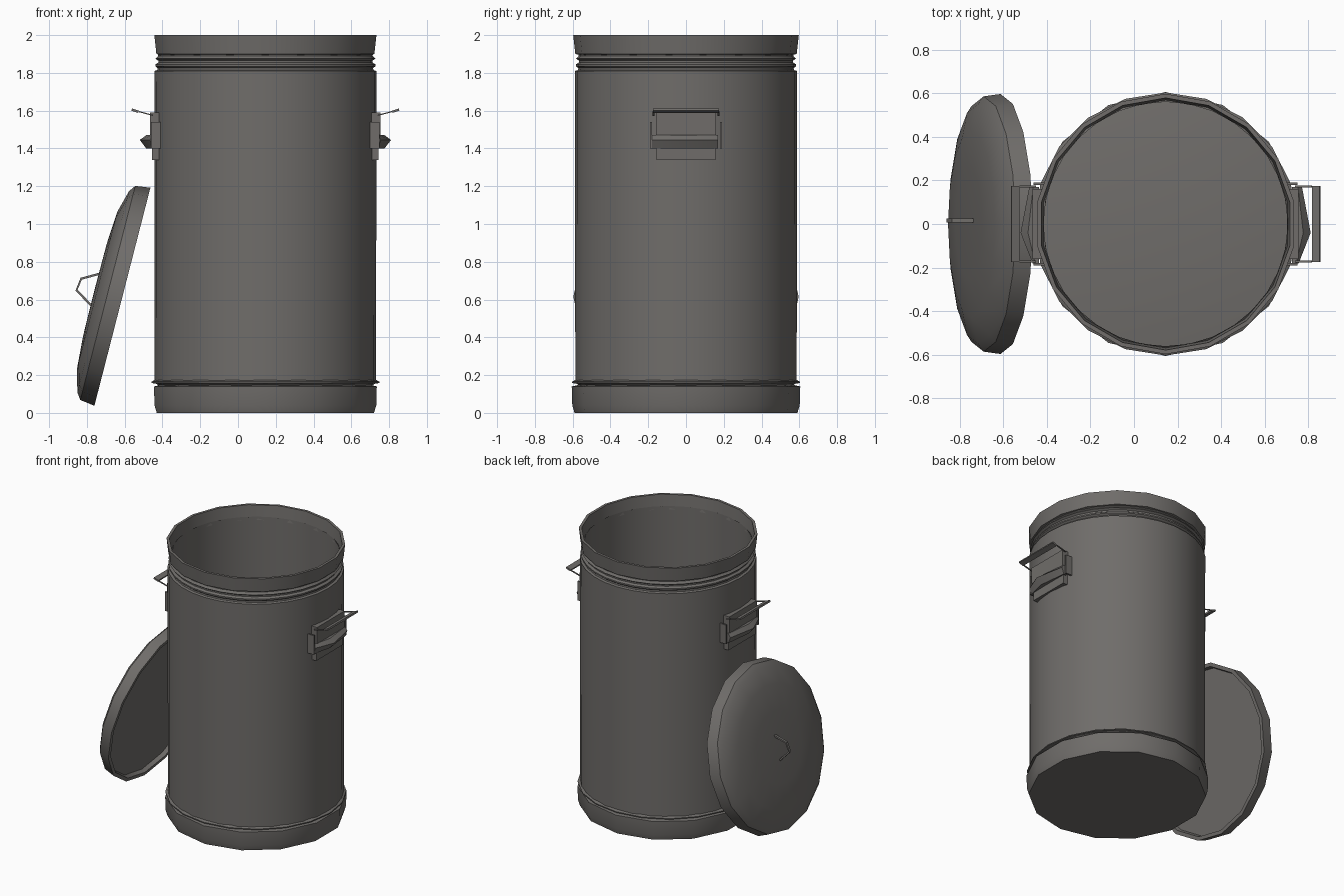
import bpy, bmesh, math
from mathutils import Matrix, Vector

cube = bpy.data.objects.get("Cube")
if cube:
    bpy.data.objects.remove(cube)

metal = bpy.data.materials.new("dull grey metal")
metal.use_nodes = True
GREY = (0.16, 0.152, 0.144, 1)
metal.diffuse_color = GREY
metal.node_tree.nodes["Principled BSDF"].inputs["Base Color"].default_value = GREY

CAN_X = 0.145


def finish(name, bm, matrix, smooth=None):
    """Turn a bmesh into a named object, optionally smooth shaded."""
    bmesh.ops.remove_doubles(bm, verts=bm.verts, dist=1e-5)
    bmesh.ops.recalc_face_normals(bm, faces=bm.faces)
    mesh = bpy.data.meshes.new(name)
    bm.to_mesh(mesh)
    bm.free()
    mesh.transform(matrix)
    mesh.materials.append(metal)
    obj = bpy.data.objects.new(name, mesh)
    bpy.context.collection.objects.link(obj)
    if smooth:
        bpy.ops.object.select_all(action="DESELECT")
        obj.select_set(True)
        bpy.context.view_layer.objects.active = obj
        bpy.ops.object.shade_smooth_by_angle(angle=math.radians(smooth))
    return obj


def lathe(name, profile, sides, matrix, smooth=35):
    """Spin a (radius, height) profile about z."""
    bm = bmesh.new()
    verts = [bm.verts.new((0, r, z)) for r, z in profile]
    edges = [bm.edges.new(pair) for pair in zip(verts, verts[1:])]
    bmesh.ops.spin(bm, geom=verts + edges, cent=(0, 0, 0), axis=(0, 0, 1),
                   angle=math.tau, steps=sides, use_merge=True)
    return finish(name, bm, matrix, smooth)


def loft(name, rings, matrix, smooth=None):
    """Skin a row of matching closed rings and cap both ends."""
    bm = bmesh.new()
    loops = [[bm.verts.new(p) for p in ring] for ring in rings]
    for a, b in zip(loops, loops[1:]):
        for i in range(len(a)):
            j = (i + 1) % len(a)
            bm.faces.new((a[i], a[j], b[j], b[i]))
    bm.faces.new(loops[0])
    bm.faces.new(loops[-1])
    return finish(name, bm, matrix, smooth)


def strip(name, path, half, y0, y1, matrix):
    """Flat bar following an (x, z) path, with a width along y."""
    rings = []
    for i, p in enumerate(path):
        a, b = path[max(i - 1, 0)], path[min(i + 1, len(path) - 1)]
        way = Vector((b[0] - a[0], b[1] - a[1])).normalized()
        nx, nz = -way.y * half, way.x * half
        rings.append([(p[0] + nx, y0, p[1] + nz), (p[0] + nx, y1, p[1] + nz),
                      (p[0] - nx, y1, p[1] - nz), (p[0] - nx, y0, p[1] - nz)])
    return loft(name, rings, matrix)


# Can: flared foot, straight wall, ribbed neck, faceted rim
can = Matrix.Translation((CAN_X, 0, 0))
lathe("base_ring", [(0, 0), (0.59, 0), (0.602, 0.04), (0.605, 0.14),
                    (0.57, 0.148), (0, 0.148)], 14, can)
lathe("wall_foot_bead", [(0.565, 0.152), (0.603, 0.158), (0.603, 0.165),
                         (0.586, 0.175), (0.565, 0.175)], 20, can)
lathe("can_wall", [(0.56, 0.14), (0.586, 0.16), (0.588, 1.81), (0.572, 1.815),
                   (0.57, 1.825), (0.583, 1.835), (0.583, 1.845), (0.567, 1.855),
                   (0.567, 1.865), (0.582, 1.875), (0.568, 1.89), (0.57, 1.91),
                   (0.56, 1.92), (0.56, 0.14)], 32, can)
lathe("top_rim", [(0.566, 1.895), (0.586, 1.9), (0.597, 2.0),
                  (0.578, 2.0), (0.566, 1.895)], 18, can)

# Side handles, mirrored across the can
for side, word in ((1, "left"), (-1, "right")):
    place = can @ Matrix.Scale(side, 4, (1, 0, 0))
    strip(word + "_handle_back_plate", [(0.58, 1.34), (0.58, 1.47)],
          0.02, -0.155, 0.155, place)
    strip(word + "_handle_upper_plate", [(0.585, 1.47), (0.585, 1.59)],
          0.025, -0.16, 0.16, place)
    # Grip bows outward between the end brackets
    grip = [[(0.58, y, 1.465), (0.58 + out * 0.6, y, 1.47), (0.58 + out, y, 1.445),
             (0.58 + out * 0.6, y, 1.40), (0.58, y, 1.405)]
            for y, out in ((-0.18, 0.03), (-0.04, 0.085), (0.17, 0.045))]
    loft(word + "_handle_grip", grip, place, 40)
    for y in (-0.185, 0.185):
        strip(word + "_handle_bracket", [(0.58, 1.40), (0.58, 1.54)],
              0.025, y - 0.006, y + 0.006, place)
        # Thin arm holding the raised bar
        arm_y = y * 0.93
        strip(word + "_handle_arm", [(0.595, 1.575), (0.67, 1.595)],
              0.003, arm_y - 0.004, arm_y + 0.004, place)
    strip(word + "_handle_raised_bar", [(0.672, 1.594), (0.708, 1.606)],
          0.006, -0.175, 0.175, place)

# Lid leaning against the can
lid = Matrix.Translation((-0.612, 0, 0.615)) @ Matrix.Rotation(math.radians(-75.6), 4, "Y")
lathe("lid", [(0, 0.152), (0.25, 0.15), (0.43, 0.138), (0.55, 0.105), (0.585, 0.08),
              (0.596, 0), (0.57, 0), (0.562, 0.03), (0, 0.03)], 16, lid)
strip("lid_handle", [(0.092, 0.14), (0.038, 0.235), (-0.027, 0.244), (-0.088, 0.145)],
      0.006, 0.008, 0.026, lid)
